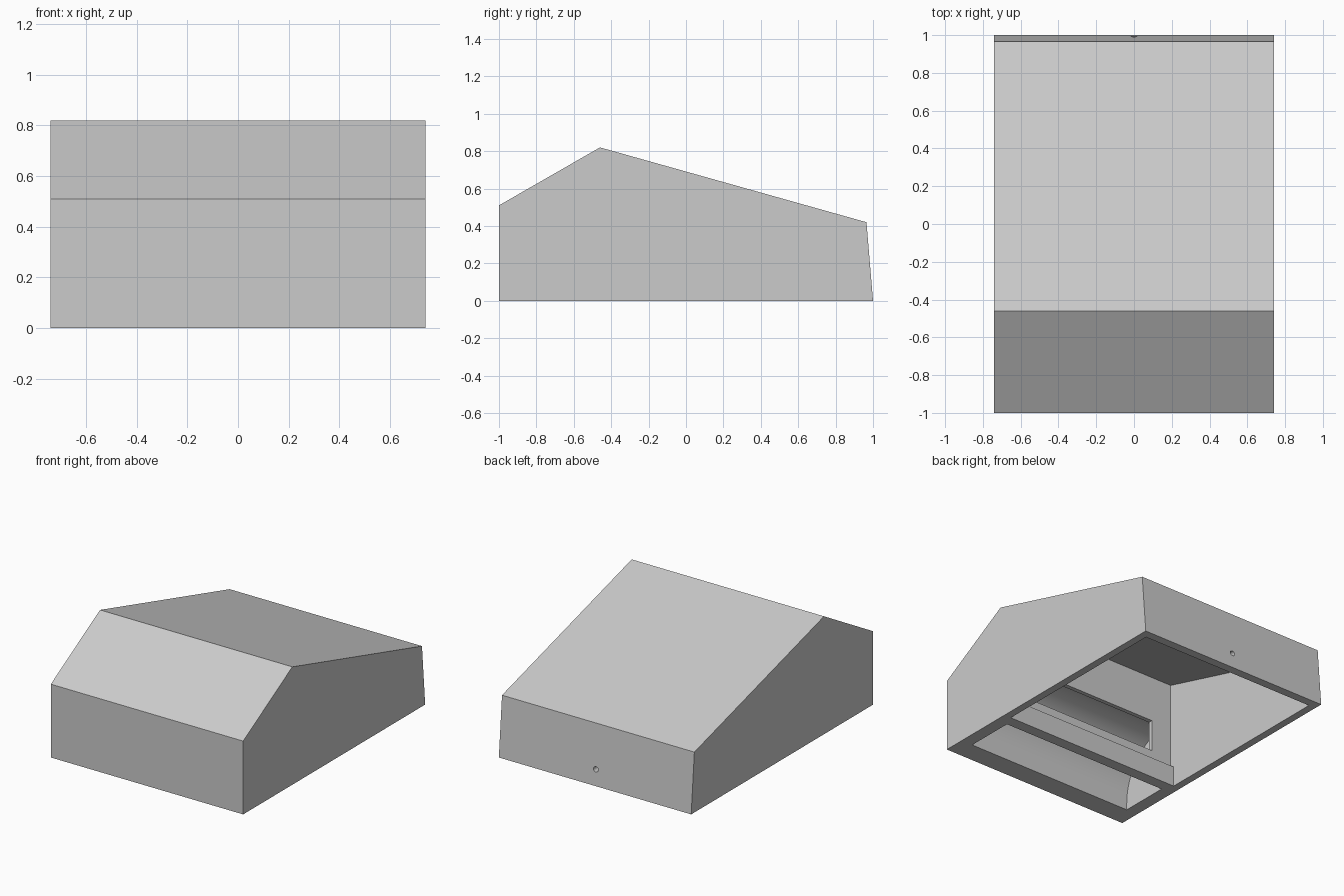
import bpy
import bmesh
import math
from mathutils import Matrix

cube = bpy.data.objects.get("Cube")
if cube:
    bpy.data.objects.remove(cube, do_unlink=True)

grey = bpy.data.materials.new("plain grey")
grey.use_nodes = True
colour = (0.6, 0.6, 0.6, 1)
grey.diffuse_color = colour
grey.node_tree.nodes["Principled BSDF"].inputs["Base Color"].default_value = colour


def finish(name, bm):
    bmesh.ops.recalc_face_normals(bm, faces=bm.faces)
    mesh = bpy.data.meshes.new(name)
    bm.to_mesh(mesh)
    bm.free()
    mesh.materials.append(grey)
    obj = bpy.data.objects.new(name, mesh)
    bpy.context.collection.objects.link(obj)
    return obj


def prism(name, profile, half_width):
    """Extrude a (y, z) side profile across x."""
    bm = bmesh.new()
    face = bm.faces.new([bm.verts.new((-half_width, y, z)) for y, z in profile])
    ext = bmesh.ops.extrude_face_region(bm, geom=[face])
    verts = [g for g in ext["geom"] if isinstance(g, bmesh.types.BMVert)]
    bmesh.ops.translate(bm, verts=verts, vec=(2 * half_width, 0, 0))
    return finish(name, bm)


# Outer shell
housing = prism("housing", [(-1, 0), (-1, 0.51), (-0.46, 0.82), (0.965, 0.42), (1, 0)], 0.74)

# Large rear chamber, with a ledge along its front
chamber = prism("chamber_cutter", [
    (-0.42, -0.1), (-0.42, 0.143), (-0.45, 0.143), (-0.45, 0.764),
    (0.908, 0.383), (0.948, -0.1)], 0.687)

# Curved duct rising from the front slot
steps = 24
arc = []
for i in range(steps + 1):
    a = math.pi / 2 * i / steps
    arc.append((-0.48 - 0.37 * math.cos(a), 0.05 + 0.40 * math.sin(a)))
duct = prism("duct_cutter", [(-0.85, -0.1)] + arc + [
    (-0.48, 0.143), (-0.50, 0.143), (-0.50, -0.1)], 0.652)

# Window between duct and chamber
window = prism("window_cutter", [
    (-0.50, 0.22), (-0.50, 0.443), (-0.43, 0.443), (-0.43, 0.22)], 0.53)

# Small round hole in the back wall
bm = bmesh.new()
bmesh.ops.create_cone(bm, cap_ends=True, segments=24, radius1=0.018, radius2=0.018,
                      depth=0.3, matrix=Matrix.Translation((0, 0.97, 0.112))
                      @ Matrix.Rotation(math.pi / 2, 4, "X"))
hole = finish("hole_cutter", bm)

# Cut the openings
bpy.ops.object.select_all(action="DESELECT")
housing.select_set(True)
bpy.context.view_layer.objects.active = housing
for cutter in (chamber, duct, window, hole):
    cutter.hide_render = True
    mod = housing.modifiers.new(cutter.name, "BOOLEAN")
    mod.operation = "DIFFERENCE"
    mod.solver = "EXACT"
    mod.object = cutter
    bpy.ops.object.modifier_apply(modifier=mod.name)
    bpy.data.objects.remove(cutter, do_unlink=True)

bpy.ops.object.shade_smooth_by_angle(angle=math.radians(25))
